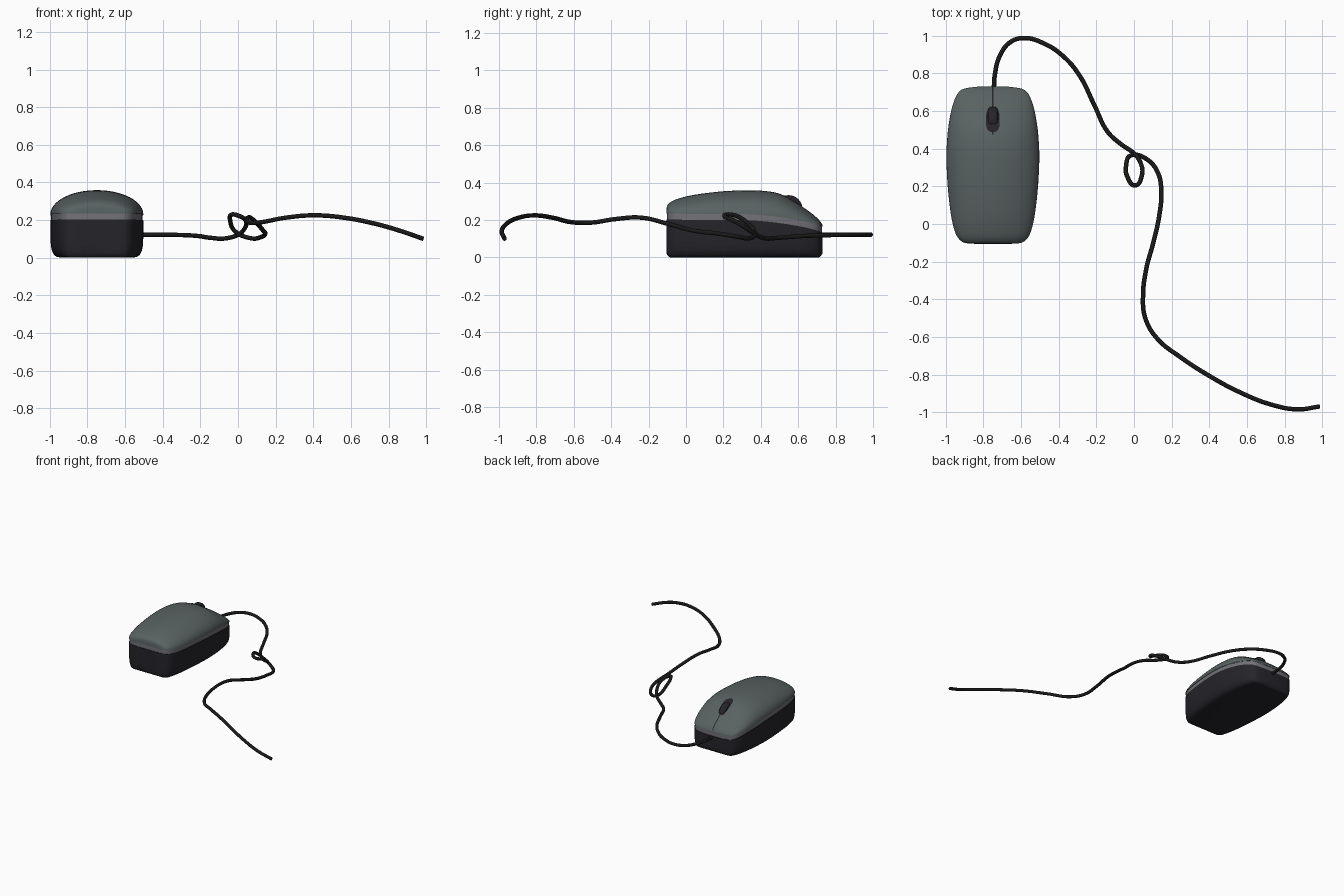
import bpy, bmesh, math
from mathutils import Vector

if "Cube" in bpy.data.objects:
    bpy.data.objects.remove(bpy.data.objects["Cube"])

CX = -0.75  # centre line of the mouse


def material(name, rgb):
    m = bpy.data.materials.new(name)
    m.diffuse_color = (*rgb, 1)
    m.use_nodes = True
    m.node_tree.nodes["Principled BSDF"].inputs["Base Color"].default_value = m.diffuse_color
    return m


GREY = material("shell_grey", (0.10, 0.12, 0.12))
TRIM = material("trim_grey", (0.17, 0.17, 0.19))
DARK = material("base_dark", (0.018, 0.018, 0.023))
BLACK = material("cord_black", (0.01, 0.01, 0.01))

# Stations along the body: y, half width, seam height, crown height
KEYS = [Vector(k) for k in [
    (-.105, .10, .235, .250), (-.100, .15, .235, .278), (-.080, .180, .235, .298),
    (-.040, .202, .234, .315), (.050, .223, .233, .336), (.200, .240, .233, .354),
    (.350, .247, .230, .359), (.450, .243, .222, .352), (.520, .236, .213, .333),
    (.600, .222, .200, .286), (.660, .204, .187, .245), (.700, .182, .176, .212),
    (.720, .150, .168, .190), (.730, .080, .165, .172)]]


def smooth_path(keys, n):
    """Catmull-Rom through the keys, n steps per span."""
    pts = []
    for i in range(len(keys) - 1):
        a, b, c, d = (keys[min(max(j, 0), len(keys) - 1)] for j in range(i - 1, i + 3))
        for s in range(n):
            t = s / n
            pts.append(0.5 * (2 * b + (c - a) * t + (2 * a - 5 * b + 4 * c - d) * t * t
                              + (3 * b - a - 3 * c + d) * t ** 3))
    return pts + [keys[-1]]


STATIONS = smooth_path(KEYS, 4)


def crown_at(y):
    for a, b in zip(STATIONS, STATIONS[1:]):
        if a[0] <= y <= b[0]:
            return a[3] + (b[3] - a[3]) * (y - a[0]) / (b[0] - a[0])
    return STATIONS[-1][3]


def finish(obj, mat, angle=40):
    obj.data.materials.append(mat)
    bpy.ops.object.select_all(action='DESELECT')
    obj.select_set(True)
    bpy.context.view_layer.objects.active = obj
    bpy.ops.object.shade_smooth_by_angle(angle=math.radians(angle))
    return obj


def loft(name, sections, mat, closed=True):
    bm = bmesh.new()
    rows = [[bm.verts.new(p) for p in s] for s in sections]
    n = len(rows[0])
    for a, b in zip(rows, rows[1:]):
        for i in range(n if closed else n - 1):
            j = (i + 1) % n
            bm.faces.new((a[i], a[j], b[j], b[i]))
    if closed:
        bm.faces.new(rows[0])
        bm.faces.new(rows[-1])
    bmesh.ops.recalc_face_normals(bm, faces=bm.faces)
    me = bpy.data.meshes.new(name)
    bm.to_mesh(me)
    bm.free()
    obj = bpy.data.objects.new(name, me)
    bpy.context.collection.objects.link(obj)
    return finish(obj, mat)


# Domed upper shell
dome = []
for y, w, seam, crown in STATIONS:
    arc = [math.pi * i / 24 for i in range(25)]
    dome.append([(CX + w * math.cos(a), y, seam + (crown - seam) * math.sin(a)) for a in arc])
loft("top_shell", dome, GREY)

# Dark base with rounded lower sides
PROFILE = [(1, 1), (1, .55), (.99, .32), (.965, .17), (.92, .07), (.86, .02), (.76, 0)]
base = []
for y, w, seam, crown in STATIONS:
    top = seam - .03
    end = min(y + .105, .73 - y)
    low = .002 + .022 * max(0, 1 - end / .025) ** 2
    side = [(f * w, low + (top - low) * h) for f, h in PROFILE]
    base.append([(CX + x, y, z) for x, z in side] + [(CX - x, y, z) for x, z in reversed(side)])
for p in (base,):
    base = [[(x, y, z - .002) for x, y, z in s] for s in p]
loft("base", base, DARK)

# Light trim band between base and shell
band = []
for y, w, seam, crown in STATIONS:
    yy = .312 + (y - .312) * .992
    band.append([(CX + s * w * .985, yy, z) for s, z in
                 ((1, seam + .004), (1, seam - .034), (-1, seam - .034), (-1, seam + .004))])
loft("trim_band", band, TRIM)


# Dark inlays lying on the shell along the centre line
def inlay(name, y0, y1, half, rounded):
    rows = []
    for i in range(25):
        t = i / 24
        y = y0 + (y1 - y0) * t
        w = half
        if rounded:
            w *= max(.05, 1 - abs(2 * t - 1) ** 4) ** .5
        rows.append([(CX + w * k, y, crown_at(y) + .003) for k in (-1, 0, 1)])
    loft(name, rows, DARK, closed=False)


inlay("button_split", .475, .728, .004, False)
inlay("wheel_slot", .488, .618, .036, True)

# Scroll wheel
bpy.ops.mesh.primitive_cylinder_add(vertices=48, radius=.075, depth=.052,
                                    location=(CX, .548, .258), rotation=(0, math.pi / 2, 0))
wheel = bpy.context.object
wheel.name = "scroll_wheel"
bev = wheel.modifiers.new("round", 'BEVEL')
bev.width, bev.segments, bev.limit_method = .015, 4, 'ANGLE'
finish(wheel, DARK)

# Cord with one loose loop
PATH = [(-.745, .70, .122), (-.74, .79, .122), (-.71, .90, .122), (-.655, .968, .122),
        (-.58, .988, .122), (-.48, .96, .122), (-.38, .895, .122), (-.29, .79, .120),
        (-.21, .63, .115), (-.14, .49, .105), (-.07, .425, .102), (0, .375, .122),
        (.035, .325, .155), (.042, .26, .195), (.005, .205, .222), (-.035, .25, .228),
        (-.042, .31, .200), (-.015, .365, .140), (.07, .343, .103), (.128, .27, .112),
        (.145, .17, .128), (.135, .05, .142), (.105, -.09, .178), (.065, -.24, .213),
        (.048, -.38, .205), (.06, -.50, .187), (.12, -.605, .188), (.25, -.71, .212),
        (.40, -.807, .225), (.56, -.893, .213), (.73, -.96, .180), (.87, -.985, .140),
        (.985, -.97, .10)]
cu = bpy.data.curves.new("cord", 'CURVE')
cu.dimensions = '3D'
cu.bevel_depth = .012
cu.bevel_resolution = 3
cu.resolution_u = 8
cu.use_fill_caps = True
sp = cu.splines.new('BEZIER')
sp.bezier_points.add(len(PATH) - 1)
for bp, co in zip(sp.bezier_points, PATH):
    bp.co = co
    bp.handle_left_type = bp.handle_right_type = 'AUTO'
cord = bpy.data.objects.new("cord", cu)
bpy.context.collection.objects.link(cord)
cu.materials.append(BLACK)
